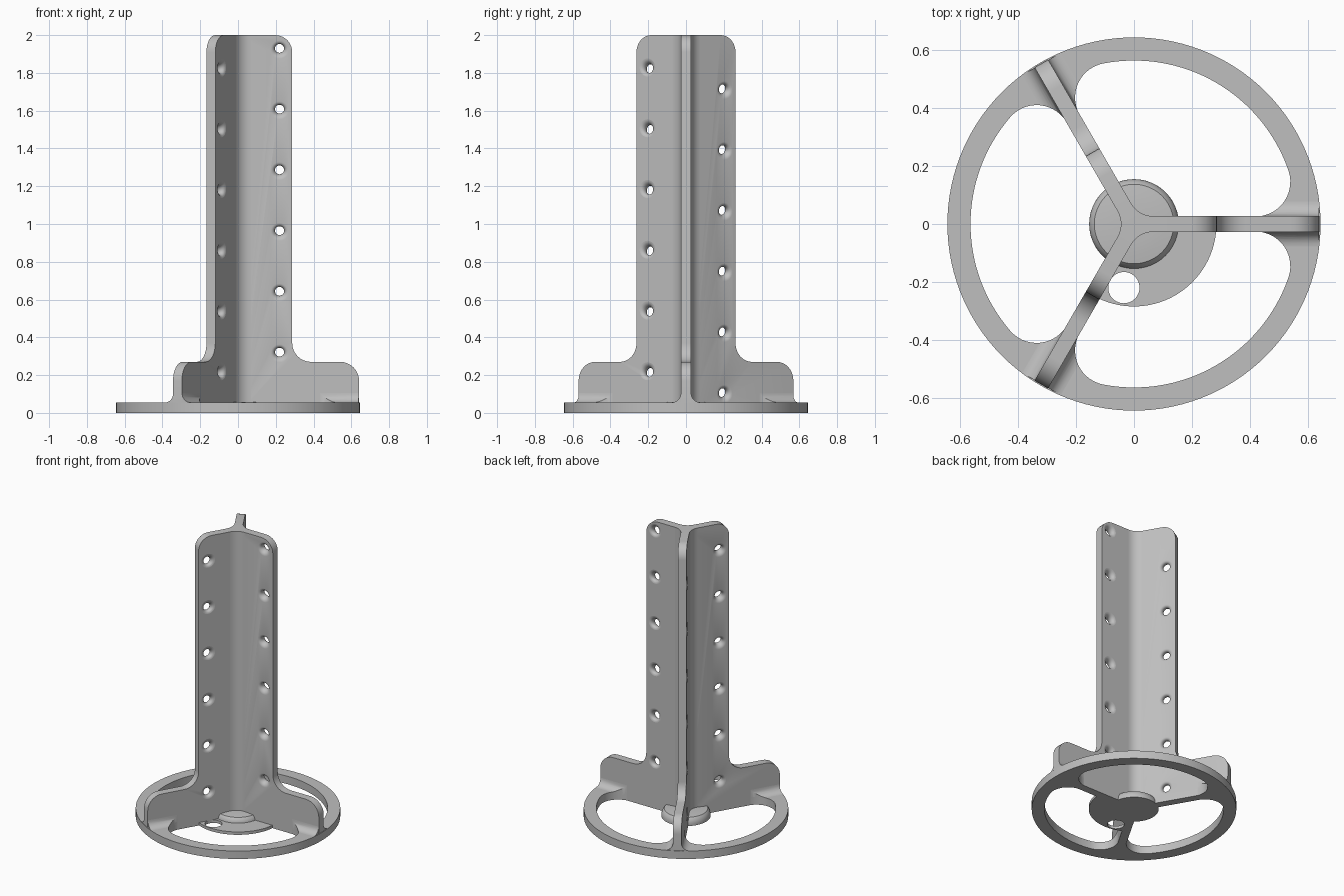
import bpy, bmesh
from math import sin, cos, tan, radians, sqrt, atan2, degrees
from mathutils import Matrix, Vector

if "Cube" in bpy.data.objects:
    bpy.data.objects.remove(bpy.data.objects["Cube"])

T = 0.027          # half thickness of a fin
RING_R, RING_IN, RING_H = 0.645, 0.565, 0.055
HEIGHT, FIN_R, FOOT_H = 2.0, 0.287, 0.27
STEP = 0.1072      # rise of the hole spiral from one fin to the next

grey = bpy.data.materials.new("grey_plastic")
grey.use_nodes = True
grey.diffuse_color = (0.52, 0.52, 0.52, 1)
grey.node_tree.nodes["Principled BSDF"].inputs["Base Color"].default_value = (0.52, 0.52, 0.52, 1)

UPRIGHT = Matrix.Rotation(radians(90), 4, 'X')                                   # outline in x, z
ALONG_X = Matrix(((0, 0, 1, 0), (1, 0, 0, 0), (0, 1, 0, 0), (0, 0, 0, 1)))       # outline in y, z


def turn(k):
    return Matrix.Rotation(radians(120 * k), 4, 'Z')


def arc(cx, cy, r, a0, a1, n=8):
    angles = [radians(a0 + (a1 - a0) * i / n) for i in range(n + 1)]
    return [(cx + r * cos(a), cy + r * sin(a)) for a in angles]


def polar(r, a):
    return r * cos(radians(a)), r * sin(radians(a))


def loft(bm, rings):
    """Closed skin through rings of equal point count."""
    loops = [[bm.verts.new(p) for p in ring] for ring in rings]
    n = len(loops[0])
    for a, b in zip(loops, loops[1:]):
        for i in range(n):
            j = (i + 1) % n
            bm.faces.new((a[i], a[j], b[j], b[i]))
    bm.faces.new(loops[0][::-1])
    bm.faces.new(loops[-1])


def finish(name, bm):
    bmesh.ops.remove_doubles(bm, verts=bm.verts, dist=1e-5)
    bmesh.ops.recalc_face_normals(bm, faces=bm.faces)
    mesh = bpy.data.meshes.new(name)
    bm.to_mesh(mesh)
    bm.free()
    mesh.materials.append(grey)
    ob = bpy.data.objects.new(name, mesh)
    bpy.context.collection.objects.link(ob)
    return ob


def prism(name, outline, lo, hi, matrix=Matrix()):
    bm = bmesh.new()
    loft(bm, [[matrix @ Vector((x, y, h)) for x, y in outline] for h in (lo, hi)])
    return finish(name, bm)


def cut(ob, cutter):
    """Subtract the cutter and remove it."""
    mod = ob.modifiers.new("cut", 'BOOLEAN')
    mod.operation, mod.solver, mod.object = 'DIFFERENCE', 'EXACT', cutter
    bpy.context.view_layer.update()
    done = bpy.data.meshes.new_from_object(ob.evaluated_get(bpy.context.evaluated_depsgraph_get()))
    ob.modifiers.clear()
    ob.data = done
    bpy.data.objects.remove(cutter)


# Fin: tall blade with a wide foot, rounded corners
fin_outline = [(0, 0), (RING_R - 0.004, 0)]
fin_outline += arc(0.541, FOOT_H - 0.1, 0.1, 0, 90)
fin_outline += arc(FIN_R + 0.1, FOOT_H + 0.1, 0.1, 270, 180)
fin_outline += arc(FIN_R - 0.09, HEIGHT - 0.09, 0.09, 0, 90)
fin_outline += [(0, HEIGHT)]


def hole_cutter(first):
    """Flared holes, sheared along the spiral."""
    bm = bmesh.new()
    neck, flare = 0.024, T - 0.003
    profile = [(neck + flare, -0.06)]
    for i in range(11):
        a = radians(-90 + 18 * i)
        profile.append((neck + flare - flare * cos(a), T * sin(a)))
    profile.append((neck + flare, 0.06))
    for i in range(6):
        z = STEP * (first + 3 * i)
        loft(bm, [[(0.22 + x, h, z + y + h * tan(radians(13)))
                   for x, y in arc(0, 0, r, 0, 345, 23)] for r, h in profile])
    return finish("hole_cutter", bm)


for k, first in enumerate((3, 1, 2)):
    fin = prism(f"fin_{k + 1}", fin_outline, -T, T, UPRIGHT)
    cut(fin, hole_cutter(first))
    fin.data.transform(turn(k))

# Core: soft inner corners where the fins meet
R = 0.09
core_outline = []
for k in range(3):
    x, y = polar((R + T) / sin(radians(60)), 60 + 120 * k)
    core_outline += arc(x, y, R, 270 + 120 * k, 210 + 120 * k)
prism("core", core_outline, 0, HEIGHT)

# Opening between two fins, with rounded outer corners
C, t = 0.12, T - 0.001
cx, cy = sqrt((RING_IN - C) ** 2 - (C + t) ** 2), C + t
phi = degrees(atan2(cy, cx))
opening = [polar(t / sin(radians(60)), 60)]
opening += arc(cx, cy, C, -90, phi, 14)
opening += arc(0, 0, RING_IN, phi, 120 - phi, 32)
opening += arc(*polar(RING_IN - C, 120 - phi), C, 120 - phi, 210, 14)


def opening_cutter(k):
    return prism("opening_cutter", opening, -0.1, 0.4, turn(k))


# Base ring with spokes
base = prism("base_ring", arc(0, 0, RING_R, 0, 357, 119), 0, RING_H)
for k in range(3):
    cut(base, opening_cutter(k))

# Fillets blending each fin into the ring
F = 0.05
section = arc(T + F, RING_H + F, F, 270, 180) + arc(-T - F, RING_H + F, F, 0, -90)
section += [(-T - F, 0.03), (T + F, 0.03)]
for k in range(3):
    fillet = prism(f"foot_fillet_{k + 1}", section, 0.41, RING_R - 0.006, turn(k) @ ALONG_X)
    cut(fillet, opening_cutter(k))
    cut(fillet, opening_cutter(k - 1))

# Low rounded hub in the centre
bm = bmesh.new()
hub_profile = [(0.155, 0)] + arc(0.095, 0.01, 0.06, 0, 45, 5)
hub_profile += [(0.105, 0.056), (0.07, 0.058), (0.03, 0.059)]
loft(bm, [[(x, y, z) for x, y in arc(0, 0, r, 0, 352.5, 47)] for r, z in hub_profile])
finish("hub", bm)

# Floor plate between two fins, with a drain hole
plate = prism("floor_plate", [(0, 0)] + arc(0, 0, 0.285, 240, 360, 32), 0, 0.02)
cut(plate, prism("drain_cutter", arc(-0.035, -0.22, 0.054, 0, 350, 35), -0.1, 0.1))

# Smooth the curved faces, keep edges sharp
for ob in bpy.context.view_layer.objects:
    ob.select_set(ob.type == 'MESH')
bpy.context.view_layer.objects.active = plate
bpy.ops.object.shade_smooth_by_angle(angle=radians(30))
